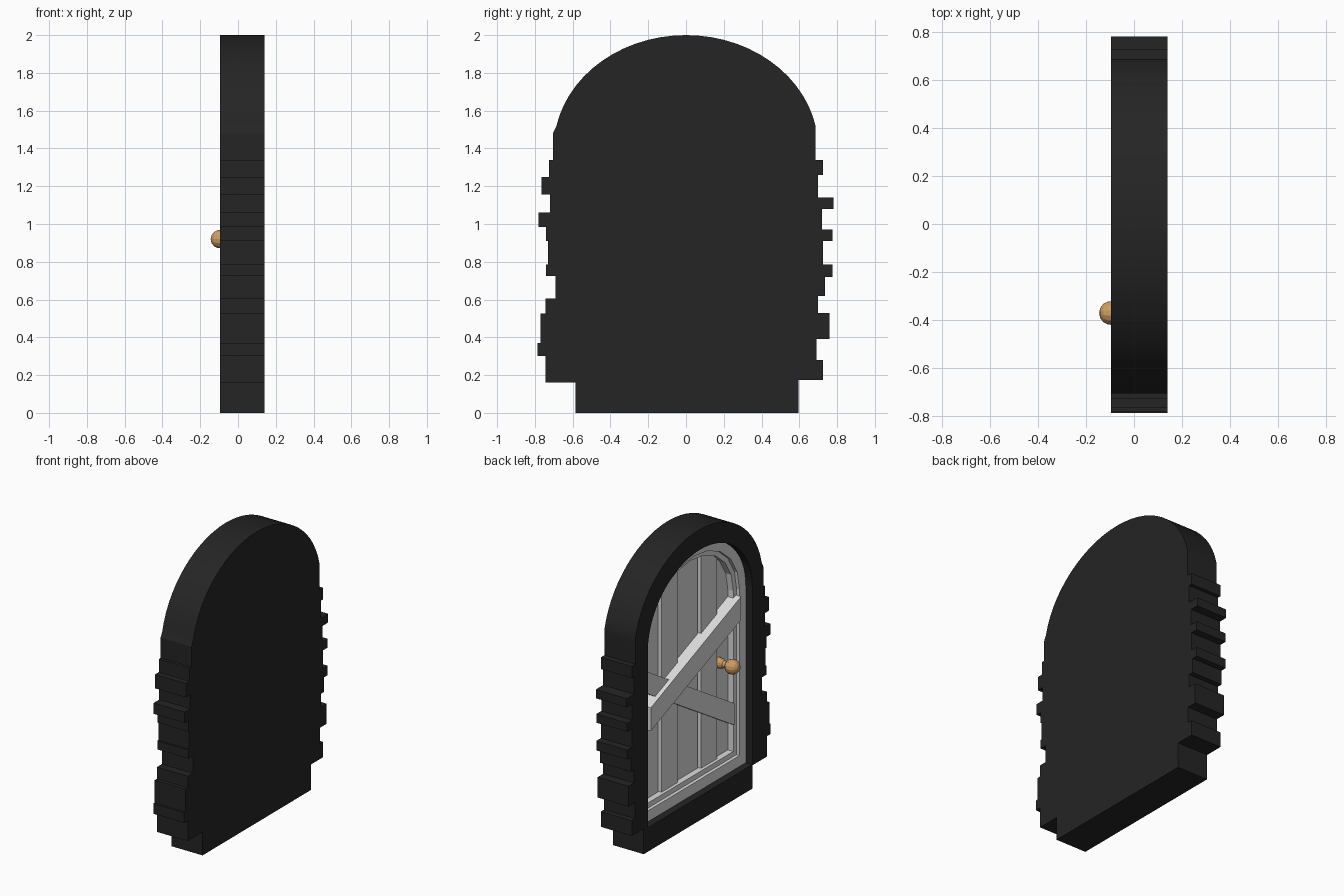
import bpy, bmesh, math
from mathutils import Vector

if "Cube" in bpy.data.objects:
    bpy.data.objects.remove(bpy.data.objects["Cube"])


def material(name, rgb):
    m = bpy.data.materials.new(name)
    m.diffuse_color = (*rgb, 1)
    m.use_nodes = True
    m.node_tree.nodes["Principled BSDF"].inputs["Base Color"].default_value = m.diffuse_color
    return m


DARK = material("dark stone", (0.018, 0.018, 0.018))
PALE = material("pale wood", (0.72, 0.72, 0.72))
BRASS = material("tan brass", (0.62, 0.34, 0.13))


def finish(name, bm, mat):
    bmesh.ops.recalc_face_normals(bm, faces=bm.faces[:])
    me = bpy.data.meshes.new(name)
    bm.to_mesh(me)
    bm.free()
    me.materials.append(mat)
    ob = bpy.data.objects.new(name, me)
    bpy.context.collection.objects.link(ob)
    return ob


def prism(name, pts, x0, x1, mat):
    """Extrude a (y, z) outline along x."""
    bm = bmesh.new()
    a = [bm.verts.new((x0, y, z)) for y, z in pts]
    b = [bm.verts.new((x1, y, z)) for y, z in pts]
    bm.faces.new(a)
    bm.faces.new(b)
    n = len(pts)
    for i in range(n):
        j = (i + 1) % n
        bm.faces.new((a[i], a[j], b[j], b[i]))
    return finish(name, bm, mat)


def ring(name, outer, inner, x0, x1, mat):
    """Frame between two outlines with equal point counts."""
    bm = bmesh.new()
    loops = [[bm.verts.new((x, y, z)) for y, z in p]
             for p, x in ((outer, x0), (inner, x0), (inner, x1), (outer, x1))]
    n = len(outer)
    for k in range(4):
        p, q = loops[k], loops[(k + 1) % 4]
        for i in range(n):
            j = (i + 1) % n
            bm.faces.new((p[i], p[j], q[j], q[i]))
    return finish(name, bm, mat)


def arch(cy, half, bottom, spring, top, segs):
    """Doorway outline: straight sides and an elliptical head."""
    pts = [(cy - half, bottom), (cy + half, bottom)]
    for i in range(segs + 1):
        t = math.pi * i / segs
        pts.append((cy + half * math.cos(t), spring + (top - spring) * math.sin(t)))
    return pts


# Stone surround: uneven side blocks given as (top z, y reach)
right = [(0.175, .595), (.28, .725), (.39, .69), (.53, .76), (.62, .70), (.72, .735),
         (.785, .775), (.91, .725), (.97, .775), (1.08, .72), (1.14, .78),
         (1.26, .70), (1.34, .725), (1.48, .685)]
left = [(.16, .585), (.30, .745), (.37, .785), (.525, .77), (.605, .745), (.725, .69),
        (.785, .74), (.91, .73), (.985, .74), (1.06, .78), (1.155, .72),
        (1.25, .765), (1.34, .725), (1.48, .705)]


def side(blocks, sign):
    pts, z = [], 0.0
    for top, reach in blocks:
        pts += [(sign * reach, z), (sign * reach, top)]
        z = top
    return pts


head = []
for i in range(1, 32):
    t = math.pi * i / 32
    y, z = 0.70 * math.cos(t), 1.40 + 0.60 * math.sin(t)
    if z > 1.5:
        head.append((y, z))
outline = side(right, 1) + head + side(left, -1)[::-1]
surround = prism("stone_surround", outline, -0.095, 0.14, DARK)

# Recess for the door, cut from the -x face only
cutter = prism("recess_cutter", arch(-0.0175, 0.5675, 0.165, 1.38, 1.86, 32), -0.3, 0.06, DARK)
mod = surround.modifiers.new("recess", 'BOOLEAN')
mod.operation = 'DIFFERENCE'
mod.object = cutter
mod.solver = 'EXACT'
bpy.context.view_layer.objects.active = surround
surround.select_set(True)
bpy.ops.object.modifier_apply(modifier=mod.name)
bpy.data.objects.remove(cutter)
bpy.ops.object.shade_smooth_by_angle(angle=math.radians(20))

# Door frame: two stepped rings with a faceted head
CY, SEG = -0.0175, 10
o = arch(CY, 0.575, 0.16, 1.38, 1.87, SEG)
m = arch(CY, 0.50, 0.24, 1.38, 1.80, SEG)
n = arch(CY, 0.465, 0.275, 1.38, 1.765, SEG)
ring("door_frame", o, m, -0.045, 0.055, PALE)
ring("door_frame_inner_lip", m, n, -0.022, 0.055, PALE)


# Planks: tops follow the arch, alternating depth
def head_z(y):
    u = min(1, abs((y - CY) / 0.50))
    return 1.38 + 0.41 * math.sqrt(1 - u * u)


edges = [-0.515, -0.34, -0.16, 0.09, 0.27, 0.48]
for i, (a, b) in enumerate(zip(edges, edges[1:])):
    a, b = a + 0.004, b - 0.004
    tops = [(b + (a - b) * k / 4, head_z(b + (a - b) * k / 4)) for k in range(5)]
    prism(f"plank_{i + 1}", [(a, 0.2), (b, 0.2)] + tops, 0.0 if i % 2 else 0.02, 0.055, PALE)
prism("plank_backing", arch(CY, 0.54, 0.19, 1.38, 1.83, SEG), 0.04, 0.058, PALE)

# Crossed braces, ends cut upright against the frame
prism("front_brace", [(-0.51, 1.18), (0.47, 0.79), (0.47, 0.95), (-0.51, 1.34)],
      -0.062, 0.03, PALE)
prism("rear_brace", [(-0.48, 0.46), (0.47, 1.04), (0.47, 1.19), (-0.48, 0.61)],
      -0.032, 0.03, PALE)

# Knob: a turned profile of (x, radius) spun around the x axis
profile = [(0.02, 0.0), (0.02, 0.036), (-0.015, 0.034), (-0.03, 0.024)]
profile += [(-0.095 - 0.05 * math.cos(t), 0.05 * math.sin(t))
            for t in [math.radians(150 - 25 * k) for k in range(6)]]
profile.append((-0.145, 0.0))
bm = bmesh.new()
vs = [bm.verts.new((x, -0.37 + r, 0.92)) for x, r in profile]
es = [bm.edges.new(p) for p in zip(vs, vs[1:])]
bmesh.ops.spin(bm, geom=vs + es, cent=Vector((0, -0.37, 0.92)), axis=Vector((1, 0, 0)),
               angle=2 * math.pi, steps=14, use_duplicate=False)
bmesh.ops.remove_doubles(bm, verts=bm.verts[:], dist=0.0005)
finish("door_knob", bm, BRASS)
